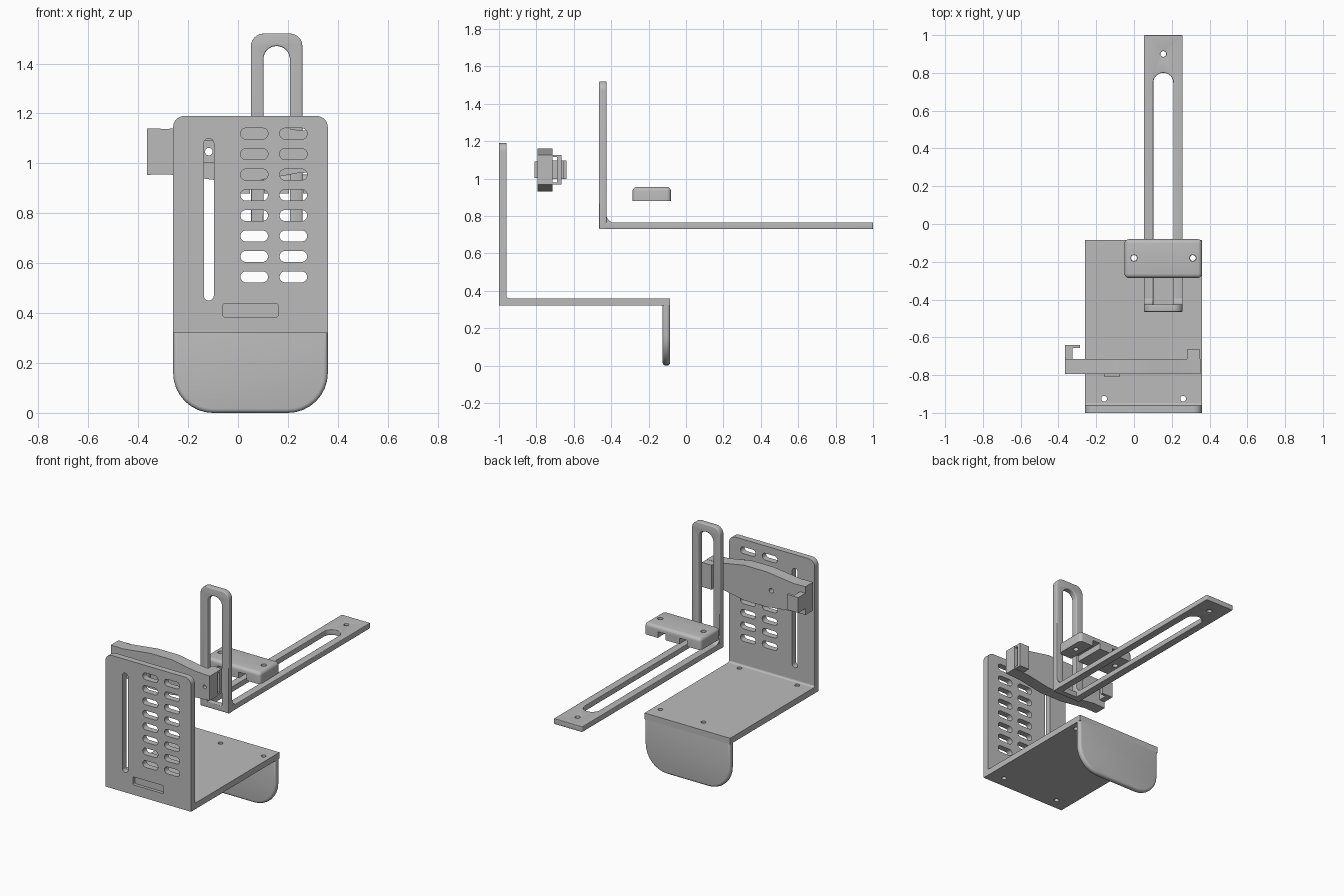
import bpy, bmesh, math
from mathutils import Matrix

if "Cube" in bpy.data.objects:
    bpy.data.objects.remove(bpy.data.objects["Cube"])

grey = bpy.data.materials.new("plain_grey")
grey.use_nodes = True
COLOR = (0.5, 0.5, 0.5, 1)
grey.diffuse_color = COLOR
grey.node_tree.nodes["Principled BSDF"].inputs["Base Color"].default_value = COLOR


def activate(ob):
    bpy.ops.object.select_all(action="DESELECT")
    ob.select_set(True)
    bpy.context.view_layer.objects.active = ob


def finish(ob):
    ob.data.materials.clear()
    ob.data.materials.append(grey)
    activate(ob)
    bpy.ops.object.shade_smooth_by_angle(angle=math.radians(30))
    return ob


def rounded(u0, u1, v0, v1, bottom=0.0, top=None, segs=8):
    """Rectangle loop with separate bottom and top corner radii."""
    top = bottom if top is None else top
    pts = []
    corners = [(u0, v0, 1, 1, bottom, 180), (u1, v0, -1, 1, bottom, 270),
               (u1, v1, -1, -1, top, 0), (u0, v1, 1, -1, top, 90)]
    for u, v, su, sv, r, start in corners:
        for i in range(segs + 1 if r else 1):
            a = math.radians(start + 90 * i / segs)
            cu, cv = u + su * r, v + sv * r
            pts.append((cu + r * math.cos(a), cv + r * math.sin(a)))
    return pts


def slot(u0, u1, v0, v1):
    return rounded(u0, u1, v0, v1, min(u1 - u0, v1 - v0) / 2 - 0.0005)


def hole(u, v, r=0.015):
    return slot(u - r, u + r, v - r, v + r)


def plate(name, plane, lo, hi, loops, bevel=0.0):
    """Filled outline with holes, extruded from lo to hi across its plane."""
    cu = bpy.data.curves.new(name, "CURVE")
    cu.dimensions, cu.fill_mode = "2D", "BOTH"
    cu.extrude = (hi - lo) / 2 - bevel
    cu.bevel_depth, cu.offset, cu.bevel_resolution = bevel, -bevel, 3
    for pts in loops:
        sp = cu.splines.new("POLY")
        sp.points.add(len(pts) - 1)
        for p, (u, v) in zip(sp.points, pts):
            p.co = (u, v, 0, 1)
        sp.use_cyclic_u = True
    ob = bpy.data.objects.new(name, cu)
    bpy.context.collection.objects.link(ob)
    activate(ob)
    bpy.ops.object.convert(target="MESH")
    ob = bpy.context.object
    rows = {"XY": ((1, 0, 0), (0, 1, 0), (0, 0, 1)),
            "XZ": ((1, 0, 0), (0, 0, -1), (0, 1, 0)),
            "YZ": ((0, 0, 1), (1, 0, 0), (0, 1, 0))}[plane]
    ob.data.transform(Matrix(rows).to_4x4())
    mid = (lo + hi) / 2
    shift = {"XY": (0, 0, mid), "XZ": (0, mid, 0), "YZ": (mid, 0, 0)}[plane]
    ob.data.transform(Matrix.Translation(shift))
    bm = bmesh.new()
    bm.from_mesh(ob.data)
    bmesh.ops.remove_doubles(bm, verts=bm.verts, dist=0.00005)
    bm.to_mesh(ob.data)
    bm.free()
    return finish(ob)


def fillet(name, x0, x1, y, z, r):
    """Concave strip in the corner above z and behind y."""
    arc = [(y + r - r * math.sin(a), z + r - r * math.cos(a))
           for a in (math.pi / 2 * i / 8 for i in range(9))]
    plate(name, "YZ", x0, x1, [[(y, z)] + arc])


# Vented front plate with long slot, label recess and vent rows
L, R = -0.26, 0.36
label = rounded(-0.06, 0.16, 0.385, 0.437, 0.006)
loops = [rounded(L, R, 0.32, 1.19, 0, 0.045), slot(-0.137, -0.097, 0.45, 1.1), label]
for row in range(8):
    z = 0.545 + 0.082 * row
    for x in (0.01, 0.167):
        loops.append(slot(x, x + 0.11, z - 0.022, z + 0.022))
plate("front_plate", "XZ", -1, -0.96, loops)
plate("recess_back", "XZ", -0.98, -0.96, [label])

# Base shelf with screw holes, and the rear lip hanging below it
screws = [(0, -0.18), (0.312, -0.18)]
plate("base_shelf", "XY", 0.32, 0.36,
      [rounded(L, R, -0.96, -0.085)] +
      [hole(x, y) for x, y in screws + [(-0.158, -0.925), (0.26, -0.925)]])
fillet("base_fillet", L, R, -0.96, 0.36, 0.012)
plate("rear_lip", "XZ", -0.125, -0.085, [rounded(L, R, 0, 0.338, 0.16, 0)], 0.017)

# Slotted L-shaped arm
plate("arm_upright", "XZ", -0.465, -0.425,
      [rounded(0.052, 0.258, 0.73, 1.52, 0, 0.05),
       rounded(0.102, 0.208, 0.768, 1.47, 0, 0.0525)], 0.006)
plate("arm_rail", "XY", 0.73, 0.766,
      [rounded(0.052, 0.258, -0.45, 1, 0, 0.006),
       rounded(0.102, 0.208, -0.425, 0.8, 0, 0.0525), hole(0.155, 0.9)], 0.004)
for x in (0.054, 0.21):
    fillet("arm_fillet", x, x + 0.046, -0.426, 0.764, 0.045)

# Rounded guide block with two rail channels and screw holes
bm = bmesh.new()
bmesh.ops.create_cube(bm, size=1)
bm.transform(Matrix.Translation((0.155, -0.183, 0.9175)) @
             Matrix.Diagonal((0.41, 0.205, 0.075, 1)))
edges = [e for e in bm.edges if max(v.co.z for v in e.verts) > 0.92]
bmesh.ops.bevel(bm, geom=edges, offset=0.022, segments=5, profile=0.5, affect="EDGES")
me = bpy.data.meshes.new("guide_block")
bm.to_mesh(me)
bm.free()
block = bpy.data.objects.new("guide_block", me)
bpy.context.collection.objects.link(block)
cutters = [plate("channel_cutter", "XY", 0.8, 0.92, [rounded(x, x + 0.056, -0.4, 0)])
           for x in (0.049, 0.205)]
cutters += [plate("screw_cutter", "XY", 0.8, 1.1, [hole(x, y, 0.017)]) for x, y in screws]
for c in cutters:
    c.hide_render = True
    m = block.modifiers.new("cut", "BOOLEAN")
    m.operation, m.object, m.solver = "DIFFERENCE", c, "EXACT"
activate(block)
bpy.ops.object.convert(target="MESH")
for c in cutters:
    bpy.data.objects.remove(c)
finish(block)

# Clamp bar, thicker in the middle, with screw holes
top_edge = [(0.352, 0.08), (0.24, 0.086), (0.08, 0.115), (-0.08, 0.115),
            (-0.28, 0.091), (-0.365, 0.093)]
mid_z = 1.047
outline = [(x, mid_z + h) for x, h in top_edge] + \
          [(x, mid_z - h) for x, h in reversed(top_edge)]
bolt = hole(-0.117, mid_z)
plate("clamp_bar", "XZ", -0.795, -0.715, [outline, bolt, hole(0.315, mid_z, 0.012)])
plate("clamp_boss", "XZ", -0.81, -0.795, [rounded(-0.157, -0.077, 1.003, 1.091), bolt])

# Hook at one end of the bar, slotted end block at the other
plate("clamp_hook", "XY", 0.997, 1.097,
      [[(-0.365, -0.715), (-0.325, -0.715), (-0.325, -0.657), (-0.285, -0.657),
        (-0.285, -0.64), (-0.365, -0.64)]])
plate("clamp_end_block", "YZ", 0.28, 0.35,
      [rounded(-0.74, -0.665, 0.967, 1.127), rounded(-0.713, -0.69, 0.98, 1.114)])
